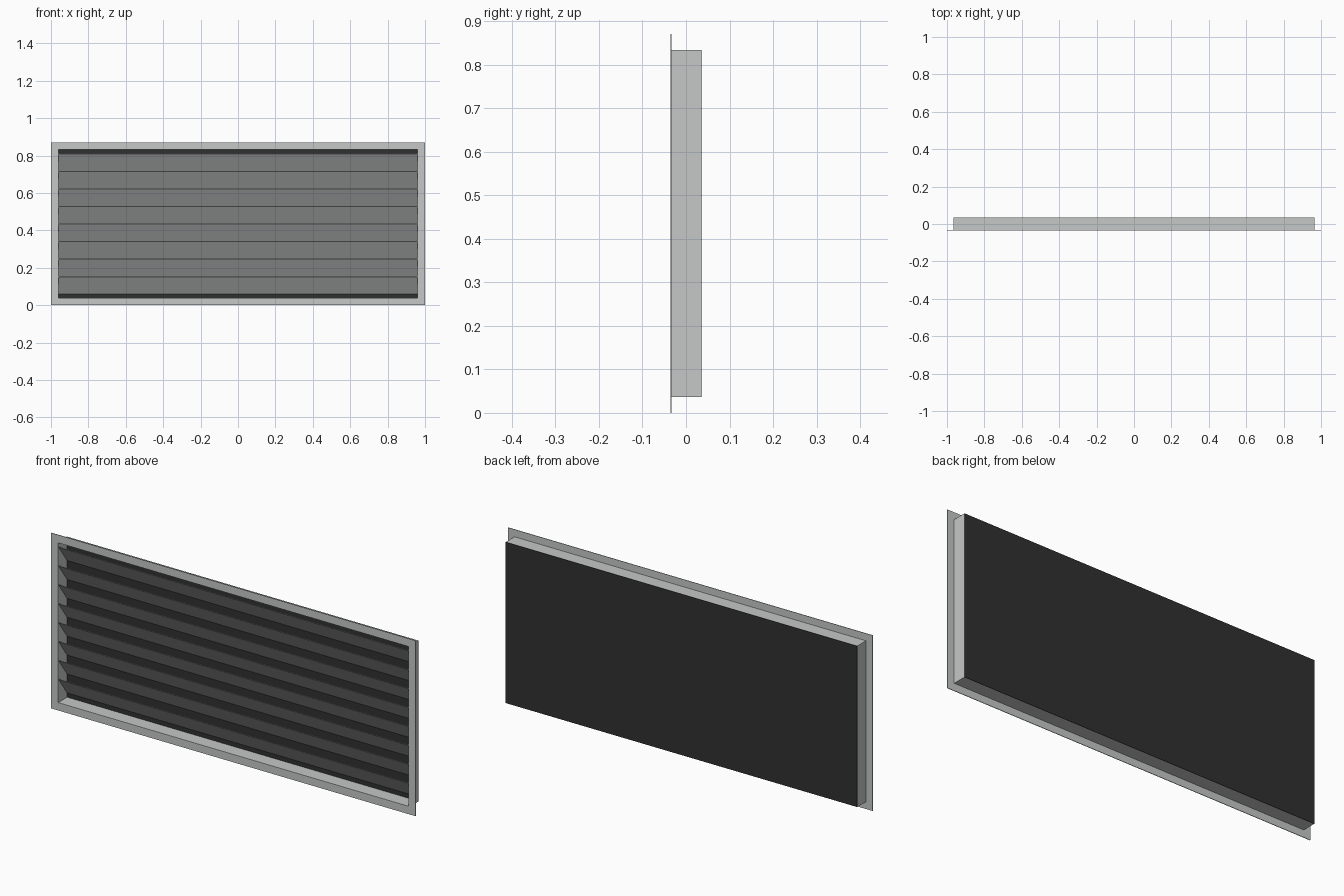
import bpy, bmesh

if "Cube" in bpy.data.objects:
    bpy.data.objects.remove(bpy.data.objects["Cube"])

W, H = 2.0, 0.87            # overall flange size
LIP = 0.036                 # flange width around the duct
Y0, Y1 = -0.036, 0.036      # front and back planes
T = 0.003                   # sheet thickness


def material(name, rgb):
    m = bpy.data.materials.new(name)
    m.diffuse_color = (*rgb, 1.0)
    m.use_nodes = True
    m.node_tree.nodes["Principled BSDF"].inputs["Base Color"].default_value = m.diffuse_color
    return m


metal = material("light grey metal", (0.56, 0.58, 0.57))
dark = material("dark backing", (0.03, 0.03, 0.03))


def make(name, bm, mat):
    bmesh.ops.recalc_face_normals(bm, faces=bm.faces)
    mesh = bpy.data.meshes.new(name)
    bm.to_mesh(mesh)
    bm.free()
    mesh.materials.append(mat)
    ob = bpy.data.objects.new(name, mesh)
    bpy.context.collection.objects.link(ob)
    return ob


def ring(name, outer, inner, ya, yb, mat):
    """Rectangular frame; outer and inner are insets from the overall size."""
    bm = bmesh.new()
    loops = []
    for inset, y in ((outer, ya), (outer, yb), (inner, yb), (inner, ya)):
        x, lo, hi = W / 2 - inset, inset, H - inset
        loops.append([bm.verts.new((px, y, pz)) for px, pz in
                      ((-x, lo), (x, lo), (x, hi), (-x, hi))])
    for i in range(4):
        a, b = loops[i], loops[(i + 1) % 4]
        for j in range(4):
            k = (j + 1) % 4
            bm.faces.new((a[j], a[k], b[k], b[j]))
    return make(name, bm, mat)


def extrude_x(name, profile, half, mat):
    """Closed (y, z) profile extruded along x."""
    bm = bmesh.new()
    face = bm.faces.new([bm.verts.new((-half, y, z)) for y, z in profile])
    ext = bmesh.ops.extrude_face_region(bm, geom=[face])
    moved = [v for v in ext["geom"] if isinstance(v, bmesh.types.BMVert)]
    bmesh.ops.translate(bm, verts=moved, vec=(2 * half, 0, 0))
    return make(name, bm, mat)


# Thin front flange and the duct collar behind it
ring("front_flange", 0.0, LIP + T, Y0, Y0 + T, metal)
ring("duct_collar", LIP, LIP + T, Y0 + T, Y1 - 0.002, metal)

# Dark backing plate closing the duct
extrude_x("backing_plate",
          [(Y1 - 0.002, LIP), (Y1, LIP), (Y1, H - LIP), (Y1 - 0.002, H - LIP)],
          W / 2 - LIP, dark)

# Eight sloped louvre blades, front edge high and back edge low
COUNT, LOW, HIGH = 8, 0.061, 0.811
pitch = (HIGH - LOW) / COUNT
yf, yb = Y0 + T, Y1 - 0.003
for i in range(COUNT):
    z = LOW + i * pitch
    extrude_x(f"louvre_blade_{i + 1}",
              [(yf, z + pitch - 0.003), (yf, z + pitch),
               (yb, z + 0.003), (yb, z)],
              W / 2 - LIP - T, metal)
